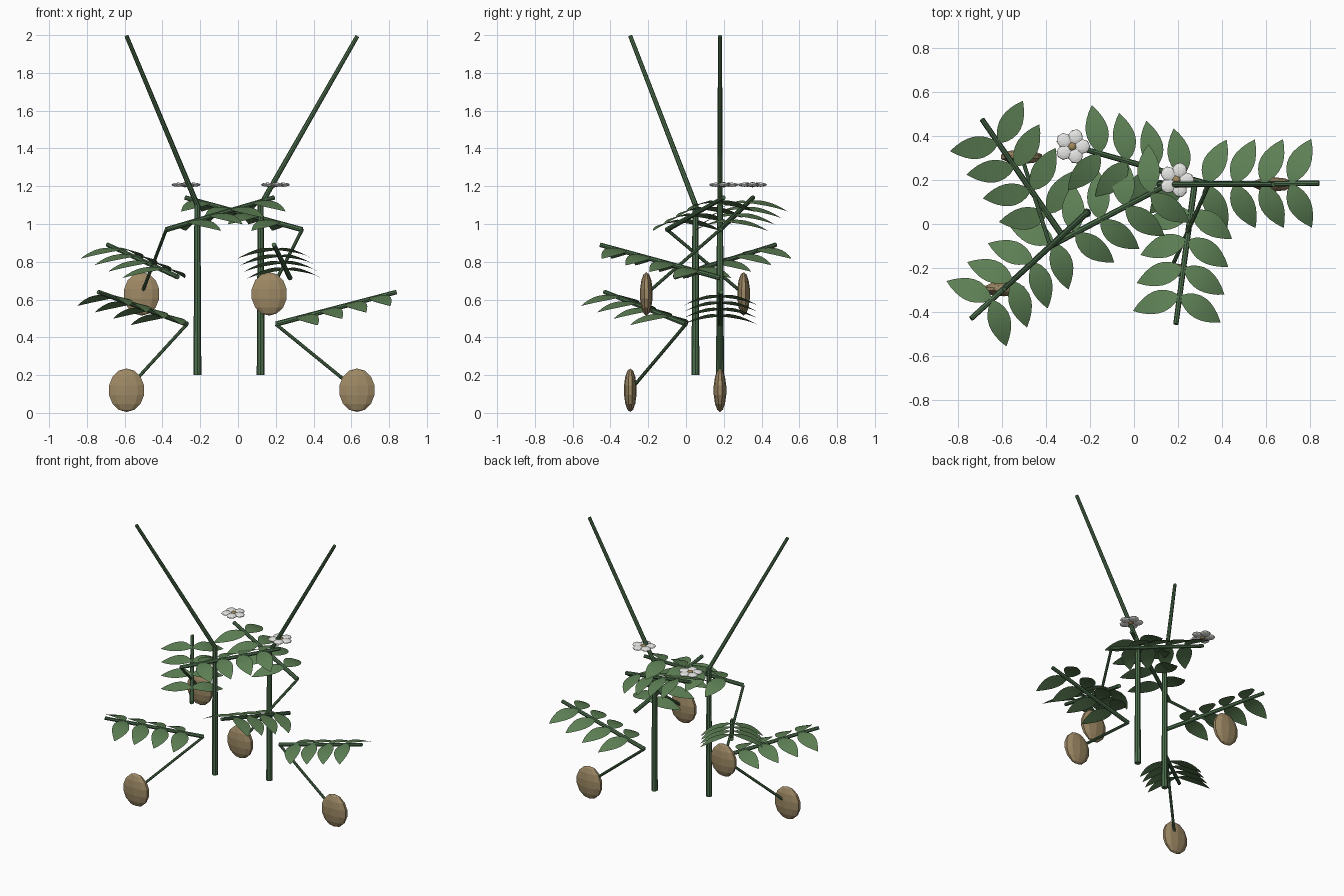
import bpy, bmesh, math
from mathutils import Vector, Matrix

cube = bpy.data.objects.get("Cube")
if cube:
    bpy.data.objects.remove(cube, do_unlink=True)


def material(name, rgb):
    m = bpy.data.materials.new(name)
    m.use_nodes = True
    color = (*rgb, 1)
    m.diffuse_color = color
    m.node_tree.nodes["Principled BSDF"].inputs["Base Color"].default_value = color
    return m


STEM = material("stem green", (0.075, 0.16, 0.075))
LEAF = material("leaf green", (0.11, 0.215, 0.09))
FRUIT = material("pod tan", (0.34, 0.25, 0.13))
WHITE = material("petal white", (0.82, 0.82, 0.80))
CORE = material("flower centre brown", (0.36, 0.25, 0.11))


def finish(name, bm, mat):
    bmesh.ops.recalc_face_normals(bm, faces=bm.faces)
    mesh = bpy.data.meshes.new(name)
    bm.to_mesh(mesh)
    bm.free()
    mesh.materials.append(mat)
    obj = bpy.data.objects.new(name, mesh)
    bpy.context.collection.objects.link(obj)
    return obj


def tube(name, a, b, r0, r1):
    """Tapered rod running from a to b."""
    a, b = Vector(a), Vector(b)
    axis = b - a
    turn = axis.to_track_quat('Z', 'Y').to_matrix().to_4x4()
    bm = bmesh.new()
    bmesh.ops.create_cone(bm, cap_ends=True, segments=8, radius1=r0, radius2=r1,
                          depth=axis.length,
                          matrix=Matrix.Translation((a + b) / 2) @ turn)
    return finish(name, bm, STEM)


def ellipsoid(bm, centre, size, segments, rings, spin=0):
    matrix = (Matrix.Translation(centre) @ Matrix.Rotation(spin, 4, 'Z')
              @ Matrix.Diagonal((*size, 1)))
    bmesh.ops.create_uvsphere(bm, u_segments=segments, v_segments=rings,
                              radius=1, matrix=matrix)


def leaflets(name, a, b):
    """Four pairs of pointed, drooping blades along the rib a-b."""
    a, b = Vector(a), Vector(b)
    forward = (b - a).normalized()
    side = forward.cross(Vector((0, 0, 1))).normalized()
    up = side.cross(forward)
    steps = 8
    bm = bmesh.new()
    for t in (0.2, 0.4, 0.6, 0.8):
        for sign in (-1, 1):
            along = forward * 0.08 + side * sign * 0.2
            across = up.cross(along).normalized()
            rows = []
            for i in range(steps + 1):
                s = i / steps
                half = 0.053 * math.sin(math.pi * s ** 0.9) ** 0.85 if 0 < i < steps else 0.001
                mid = a.lerp(b, t) + along * s + up * (0.008 - 0.07 * s * s)
                rows.append([bm.verts.new(mid + across * half * k) for k in (-1, 0, 1)])
            for low, high in zip(rows, rows[1:]):
                for k in (0, 1):
                    bm.faces.new((low[k], low[k + 1], high[k + 1], high[k]))
    obj = finish(name, bm, LEAF)
    obj.data.polygons.foreach_set("use_smooth", [True] * len(obj.data.polygons))


def frond(name, node, tip):
    tube(name + "_rib", node, tip, 0.014, 0.012)
    leaflets(name + "_leaflets", node, tip)


def pod(name, node, centre):
    tube(name + "_stalk", node, centre, 0.009, 0.009)
    bm = bmesh.new()
    ellipsoid(bm, centre, (0.1, 0.034, 0.115), 10, 7)
    finish(name, bm, FRUIT)


def flower(name, centre):
    c = Vector(centre)
    bm = bmesh.new()
    for i in range(5):
        angle = math.tau * i / 5
        offset = Vector((math.cos(angle), math.sin(angle), 0)) * 0.045
        ellipsoid(bm, c + offset, (0.036, 0.034, 0.011), 8, 6, angle)
    finish(name + "_petals", bm, WHITE)
    bm = bmesh.new()
    ellipsoid(bm, c, (0.02, 0.02, 0.014), 8, 6)
    finish(name + "_centre", bm, CORE)


# Two upright stems with slanted tops
for label, foot, top in (("right", (-0.215, 0.05), (-0.59, -0.295, 1.995)),
                         ("left", (0.12, 0.18), (0.632, 0.18, 1.995))):
    bend = (*foot, 1.1)
    tube(label + "_stem", (*foot, 0.2), bend, 0.021, 0.016)
    tube(label + "_stem_top", bend, top, 0.014, 0.011)

# Fronds: rib start and rib tip
fronds = {
    "lower_right_frond": ((-0.27, 0.0, 0.47), (-0.74, -0.43, 0.64)),
    "lower_left_frond": ((0.2, 0.18, 0.47), (0.84, 0.185, 0.64)),
    "middle_right_frond": ((-0.32, -0.06, 0.72), (-0.69, 0.475, 0.89)),
    "middle_left_frond": ((0.275, 0.18, 0.715), (0.19, -0.455, 0.89)),
    "upper_right_frond": ((-0.38, -0.10, 0.97), (0.19, 0.20, 1.14)),
    "upper_left_frond": ((0.34, 0.18, 0.97), (-0.28, 0.355, 1.14)),
}
for name, (node, tip) in fronds.items():
    frond(name, node, tip)

# Hanging pods share their start with a frond
pods = {
    "lower_right": (-0.59, -0.295, 0.12),
    "lower_left": (0.63, 0.18, 0.12),
    "upper_right": (-0.51, 0.305, 0.63),
    "upper_left": (0.165, -0.21, 0.63),
}
for name, centre in pods.items():
    pod(name + "_pod", fronds[name + "_frond"][0], centre)

# Flowers above the upper frond tips
flower("right_flower", (-0.28, 0.352, 1.208))
flower("left_flower", (0.193, 0.20, 1.208))
